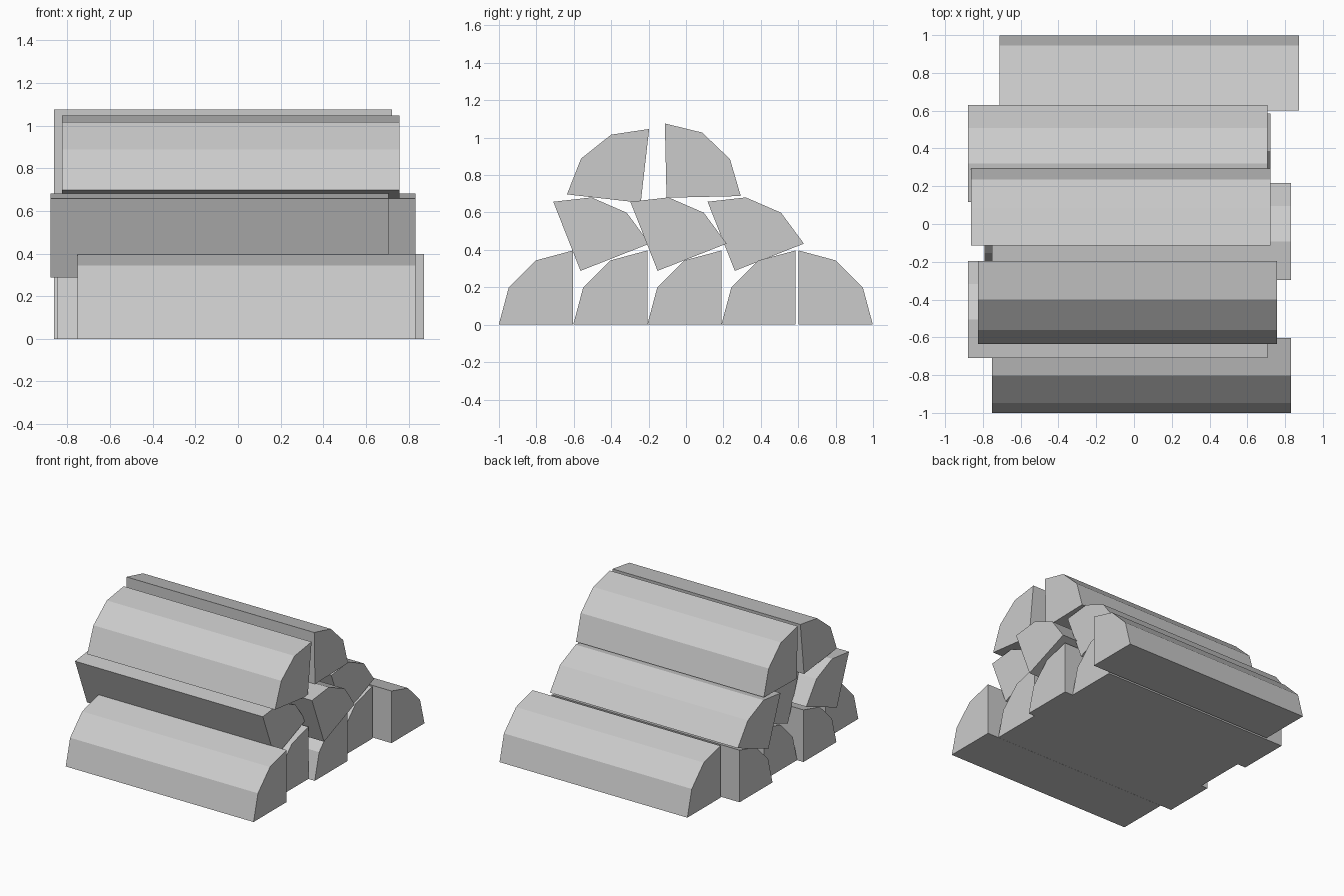
import bpy, bmesh
from math import cos, sin, radians

if "Cube" in bpy.data.objects:
    bpy.data.objects.remove(bpy.data.objects["Cube"])

RADIUS, LENGTH = 0.397, 1.584


def split_log(name, y, z, start, x_left):
    """Quarter log: split corner at (y, z), bark arc from start to start + 90 degrees."""
    angles = [radians(start + 30 * i) for i in range(4)]
    profile = [(y, z)] + [(y + RADIUS * cos(a), z + RADIUS * sin(a)) for a in angles]
    bm = bmesh.new()
    face = bm.faces.new([bm.verts.new((x_left, py, pz)) for py, pz in profile])
    side = bmesh.ops.extrude_face_region(bm, geom=[face])
    verts = [v for v in side["geom"] if isinstance(v, bmesh.types.BMVert)]
    bmesh.ops.translate(bm, verts=verts, vec=(LENGTH, 0, 0))
    bmesh.ops.recalc_face_normals(bm, faces=bm.faces)
    mesh = bpy.data.meshes.new(name)
    bm.to_mesh(mesh)
    bm.free()
    bpy.context.collection.objects.link(bpy.data.objects.new(name, mesh))


# Rows of (corner y, corner z, arc start angle, left end x)
rows = {
    "bottom_log": [(-0.604, 0, 90, -0.752), (-0.206, 0, 90, -0.846),
                   (0.19, 0, 90, -0.792), (0.586, 0, 90, -0.862),
                   (0.602, 0, 0, -0.711)],
    "middle_log": [(-0.564, 0.288, 21.5, -0.878), (-0.152, 0.288, 21.5, -0.752),
                   (0.261, 0.288, 21.5, -0.878)],
    "top_log": [(-0.242, 0.652, 83.5, -0.826), (-0.104, 0.679, 1.3, -0.862)],
}
for row, logs in rows.items():
    for i, log in enumerate(logs, 1):
        split_log(f"{row}_{i}", *log)
